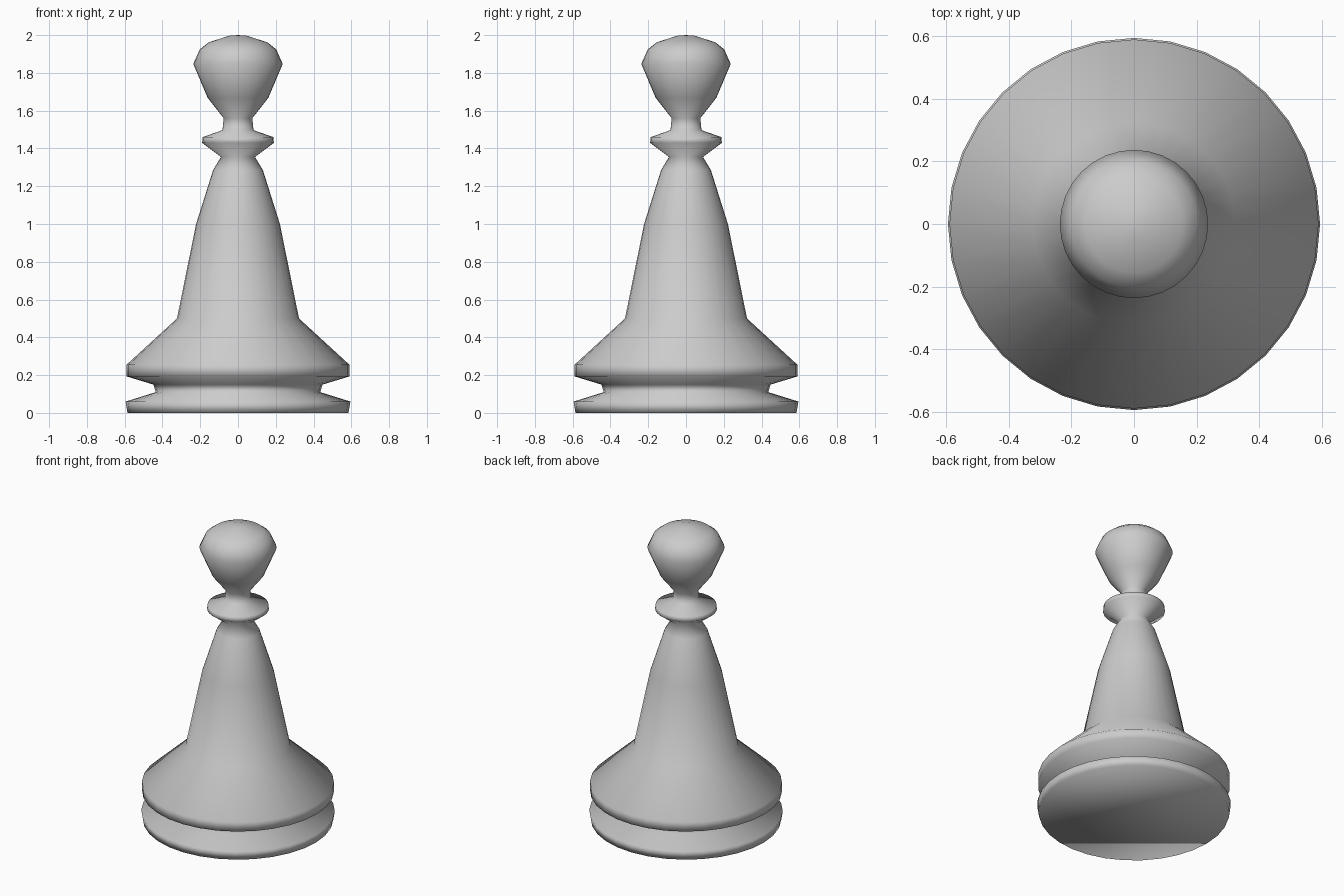
import bpy, bmesh
from math import cos, sin, pi

if "Cube" in bpy.data.objects:
    bpy.data.objects.remove(bpy.data.objects["Cube"])

SIDES = 32

# Half profile (radius, height) of the turned pawn, bottom to top
profile = [
    (0.585, 0.0), (0.595, 0.06),                 # foot disc
    (0.435, 0.11), (0.448, 0.15),                # groove
    (0.59, 0.193), (0.59, 0.255),                # upper base ring
    (0.323, 0.50), (0.222, 1.0), (0.132, 1.285), # flared body
    (0.09, 1.355), (0.19, 1.43), (0.187, 1.46),  # collar
    (0.082, 1.497), (0.076, 1.56),               # neck
    (0.16, 1.667), (0.237, 1.847),               # head
    (0.202, 1.925), (0.155, 1.962), (0.045, 1.997),
]

bm = bmesh.new()
rings = [[bm.verts.new((r * cos(2 * pi * i / SIDES), r * sin(2 * pi * i / SIDES), z))
          for i in range(SIDES)] for r, z in profile]
for low, high in zip(rings, rings[1:]):
    for i in range(SIDES):
        j = (i + 1) % SIDES
        bm.faces.new((low[i], low[j], high[j], high[i]))

# Flat underside and closed crown
bm.faces.new(rings[0][::-1])
tip = bm.verts.new((0, 0, 2.0))
for i in range(SIDES):
    bm.faces.new((rings[-1][i], rings[-1][(i + 1) % SIDES], tip))

mesh = bpy.data.meshes.new("pawn")
for f in bm.faces:
    f.smooth = True
bm.to_mesh(mesh)
bm.free()
bpy.context.collection.objects.link(bpy.data.objects.new("pawn", mesh))
